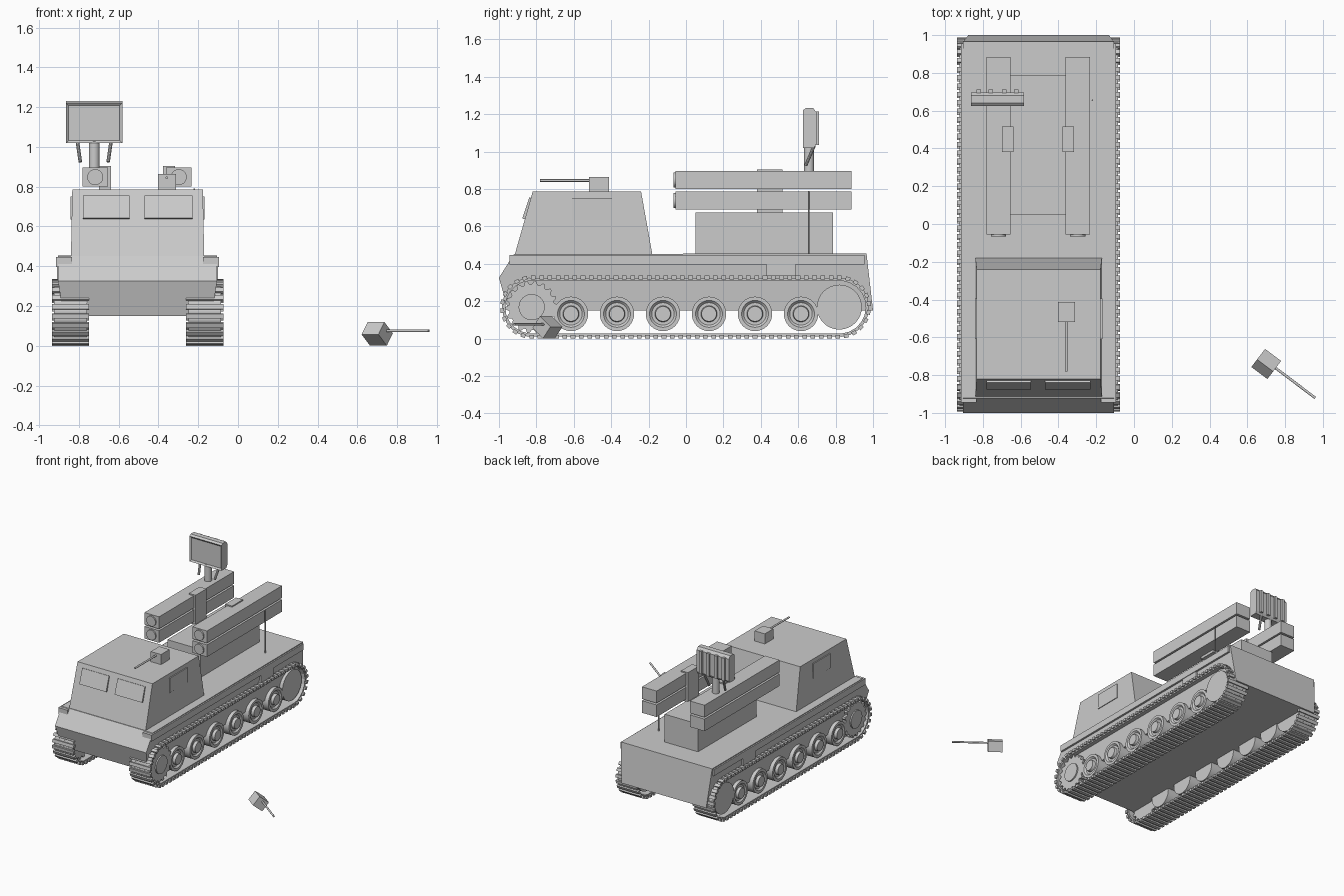
import bpy, bmesh
from math import pi, cos, sin, radians
from mathutils import Matrix, Vector

if "Cube" in bpy.data.objects:
    bpy.data.objects.remove(bpy.data.objects["Cube"])

GREY = (0.6, 0.6, 0.6, 1)
mat = bpy.data.materials.new("plain_grey")
mat.use_nodes = True
mat.diffuse_color = GREY
mat.node_tree.nodes["Principled BSDF"].inputs["Base Color"].default_value = GREY
CX = -0.505  # centre line of the vehicle


def finish(name, bm, smooth=False):
    bmesh.ops.recalc_face_normals(bm, faces=bm.faces)
    me = bpy.data.meshes.new(name)
    bm.to_mesh(me)
    bm.free()
    me.materials.append(mat)
    ob = bpy.data.objects.new(name, me)
    bpy.context.collection.objects.link(ob)
    if smooth:
        bpy.ops.object.select_all(action="DESELECT")
        ob.select_set(True)
        bpy.context.view_layer.objects.active = ob
        bpy.ops.object.shade_smooth_by_angle(angle=radians(35))
    return ob


def add_box(bm, x, y, z, m=Matrix()):
    size = Matrix.Diagonal((x[1] - x[0], y[1] - y[0], z[1] - z[0], 1))
    mid = Matrix.Translation((sum(x) / 2, sum(y) / 2, sum(z) / 2))
    return bmesh.ops.create_cube(bm, size=1, matrix=m @ mid @ size)["verts"]


def box(name, x, y, z):
    bm = bmesh.new()
    add_box(bm, x, y, z)
    return finish(name, bm)


def add_rod(bm, a, b, r, r2=None, sides=24, m=Matrix()):
    a, b = Vector(a), Vector(b)
    turn = (b - a).to_track_quat("Z", "Y").to_matrix().to_4x4()
    bmesh.ops.create_cone(bm, cap_ends=True, segments=sides, radius1=r,
                          radius2=r if r2 is None else r2, depth=(b - a).length,
                          matrix=m @ Matrix.Translation((a + b) / 2) @ turn)


def rod(name, a, b, r, sides=24):
    bm = bmesh.new()
    add_rod(bm, a, b, r, sides=sides)
    return finish(name, bm, True)


def prism(name, pts, x0, x1):
    """Extrude a (y, z) outline across x."""
    bm = bmesh.new()
    f = bm.faces.new([bm.verts.new((x0, y, z)) for y, z in pts])
    ext = bmesh.ops.extrude_face_region(bm, geom=[f])["geom"]
    bmesh.ops.translate(bm, vec=(x1 - x0, 0, 0),
                        verts=[v for v in ext if isinstance(v, bmesh.types.BMVert)])
    return finish(name, bm)


# Hull, narrowing toward the belly
hull = prism("hull", [(-1, 0.325), (-0.92, 0.452), (0.965, 0.455), (1, 0.15), (-0.95, 0.15)],
             CX - 0.4, CX + 0.4)
for v in hull.data.vertices:
    if v.co.z < 0.2:
        v.co.x = CX + (v.co.x - CX) * 0.93

# Cab with sloping walls
cab = prism("cab", [(-0.915, 0.45), (-0.82, 0.785), (-0.24, 0.785), (-0.18, 0.45)],
            CX - 0.335, CX + 0.335)
for v in cab.data.vertices:
    if v.co.z > 0.6:
        v.co.x = CX + (v.co.x - CX) * 0.98

# Windscreen flaps, hinged at the top and standing a little off the slope
for side, x in (("right", (-0.78, -0.545)), ("left", (-0.47, -0.23))):
    prism(side + "_windscreen_flap",
          [(-0.825, 0.75), (-0.838, 0.755), (-0.875, 0.642), (-0.862, 0.638)], *x)


# Gun: box housing with a thin barrel pointing forward
def gun(name, m):
    bm = bmesh.new()
    add_box(bm, (-0.045, 0.045), (-0.053, 0.053), (-0.04, 0.04), m)
    add_rod(bm, (0, -0.05, 0.02), (0, -0.315, 0.02), 0.007, sides=12, m=m)
    finish(name, bm, True)


gun("roof_gun", Matrix.Translation((-0.358, -0.465, 0.825)))
gun("loose_gun", Matrix.Translation((0.70, -0.741, 0.06))
    @ Matrix.Rotation(radians(53), 4, "Z") @ Matrix.Rotation(radians(39), 4, "Y"))

# Launcher pedestal, four box tubes and their brackets
box("launcher_pedestal", (-0.655, -0.362), (0.05, 0.785), (0.45, 0.675))
for side, x, s in (("right", -0.718, 1), ("left", -0.298, -1)):
    for level, z in (("lower", 0.738), ("upper", 0.848)):
        bm = bmesh.new()
        add_box(bm, (x - 0.064, x + 0.064), (-0.055, 0.885), (z - 0.048, z + 0.048))
        add_rod(bm, (x, -0.05, z), (x, -0.066, z), 0.04)
        finish(f"{side}_{level}_launch_tube", bm, True)
    box(side + "_tube_bracket", sorted((x + s * 0.02, x + s * 0.08)), (0.38, 0.515), (0.67, 0.905))
rod("whip_antenna", (-0.22, 0.655, 0.45), (-0.22, 0.655, 0.79), 0.004, 8)

# Radar: panel with inset face, back ribs, mast and struts
RX = -0.723
panel = prism("radar_panel", [(0.625, 1.02), (0.625, 1.22), (0.64, 1.232), (0.68, 1.232),
                              (0.697, 1.21), (0.697, 1.04), (0.685, 1.02)], RX - 0.141, RX + 0.141)
bm = bmesh.new()
bm.from_mesh(panel.data)
front = min(bm.faces, key=lambda f: f.calc_center_median().y)
bmesh.ops.inset_region(bm, faces=[front], thickness=0.018)
bmesh.ops.translate(bm, verts=front.verts, vec=(0, 0.01, 0))
bm.to_mesh(panel.data)
bm.free()
bm = bmesh.new()
for dx in (-0.1, -0.035, 0.035, 0.1):
    add_box(bm, (RX + dx - 0.012, RX + dx + 0.012), (0.69, 0.712), (1.035, 1.215))
finish("radar_back_ribs", bm)
rod("radar_mast", (RX, 0.658, 0.89), (RX, 0.658, 1.03), 0.027)
for s in (-1, 1):
    rod("radar_strut", (RX + s * 0.085, 0.685, 1.03), (RX + s * 0.07, 0.64, 0.925), 0.009, 10)

# Track path: two straights and two half circles, by distance travelled
R, Y0, Y1, ZC = 0.152, -0.825, 0.82, 0.168
RUN, ARC = Y1 - Y0, pi * R


def track_point(d):
    """Position (y, z) and heading angle at distance d along the loop."""
    if d < RUN:
        return Y0 + d, ZC - R, 0
    d -= RUN
    if d < ARC:
        a = d / R
        return Y1 + R * sin(a), ZC - R * cos(a), a
    d -= ARC
    if d < RUN:
        return Y1 - d, ZC + R, pi
    a = (d - RUN) / R
    return Y0 - R * sin(a), ZC + R * cos(a), pi + a


LINKS = 96
STEP = 2 * (RUN + ARC) / LINKS
for side, s in (("right", -1), ("left", 1)):
    def X(offset):
        return CX + s * offset

    def span(a, b):
        return sorted((X(a), X(b)))

    # Track links with raised cleats
    bm = bmesh.new()
    for i in range(LINKS):
        y, z, a = track_point(i * STEP)
        m = Matrix.Translation((X(0.337), y, z)) @ Matrix.Rotation(a, 4, "X")
        add_box(bm, (-0.082, 0.082), (-STEP / 2 - 0.003, STEP / 2 + 0.003), (-0.005, 0.012), m)
        add_box(bm, (-0.094, 0.094), (-STEP * 0.28, STEP * 0.28), (-0.016, 0.004), m)
    finish(side + "_track", bm)

    # Road wheels with a dished outer face and hub
    for i in range(6):
        y = -0.615 + 0.246 * i
        bm = bmesh.new()
        add_rod(bm, (X(0.26), y, 0.132), (X(0.405), y, 0.132), 0.092, sides=32)
        outer = max((f for f in bm.faces if len(f.verts) > 4),
                    key=lambda f: abs(f.calc_center_median().x - CX))
        bmesh.ops.inset_region(bm, faces=[outer], thickness=0.02)
        bmesh.ops.inset_region(bm, faces=[outer], thickness=0.012, depth=-0.012)
        add_rod(bm, (X(0.38), y, 0.132), (X(0.415), y, 0.132), 0.046, 0.04)
        finish(f"{side}_road_wheel_{i + 1}", bm, True)

    # Toothed drive sprocket at the front, plain idler at the rear
    teeth = []
    for i in range(72):
        a, r = 2 * pi * i / 72, 0.14 if i % 4 < 2 else 0.122
        teeth.append((Y0 + r * cos(a), ZC + r * sin(a)))
    prism(side + "_drive_sprocket", teeth, *span(0.29, 0.405))
    rod(side + "_sprocket_hub", (X(0.3), Y0, ZC), (X(0.415), Y0, ZC), 0.07)
    rod(side + "_idler_wheel", (X(0.27), Y1, ZC), (X(0.405), Y1, ZC), 0.12, 32)

    # Fender rail, stowage box beneath it and cab side flap
    box(side + "_fender", span(0.33, 0.41), (-0.945, 0.955), (0.397, 0.447))
    box(side + "_stowage_box", span(0.37, 0.405), (0.43, 0.585), (0.335, 0.4))
    box(side + "_cab_side_flap", span(0.32, 0.337), (-0.61, -0.395), (0.635, 0.752))
